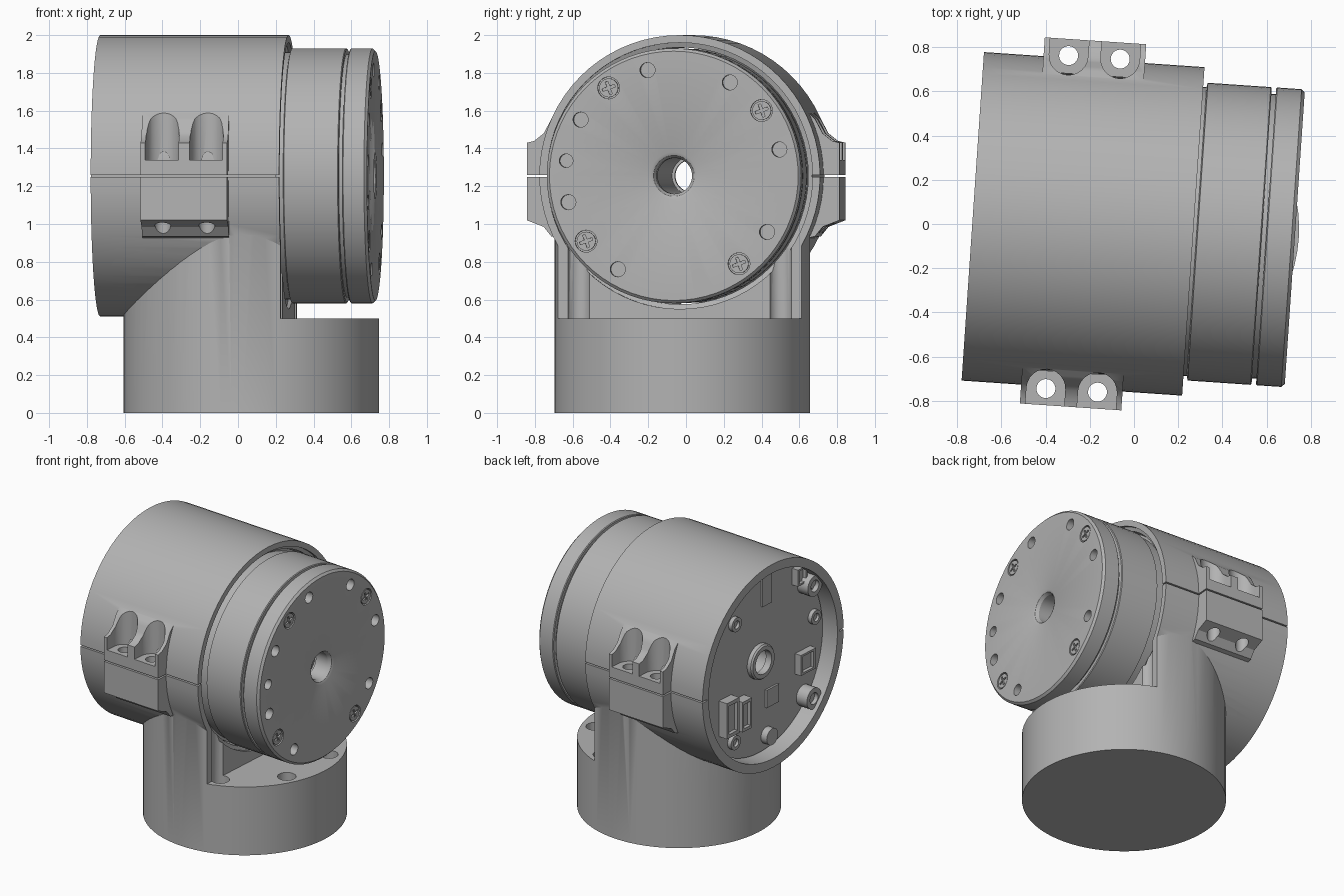
import bpy, bmesh, math
from mathutils import Matrix, Vector

if "Cube" in bpy.data.objects:
    bpy.data.objects.remove(bpy.data.objects["Cube"])

AX_Y, AX_Z = -0.015, 1.255            # motor axis, along x
TURN = Matrix.Rotation(math.radians(-3.9), 4, 'Z')

grey = bpy.data.materials.new("plain_grey")
grey.use_nodes = True
COLOUR = (0.45, 0.45, 0.45, 1)
grey.diffuse_color = COLOUR
grey.node_tree.nodes["Principled BSDF"].inputs["Base Color"].default_value = COLOUR


def make(name, bm):
    bmesh.ops.recalc_face_normals(bm, faces=bm.faces)
    me = bpy.data.meshes.new(name)
    bm.to_mesh(me)
    bm.free()
    me.materials.append(grey)
    ob = bpy.data.objects.new(name, me)
    bpy.context.collection.objects.link(ob)
    return ob


def cylinder(name, r, a, b, axis='Z', at=(0, 0), seg=24):
    """Cylinder from a to b along z at (x, y), or along x at (y, z) from the motor axis."""
    bm = bmesh.new()
    bmesh.ops.create_cone(bm, cap_ends=True, segments=seg, radius1=r, radius2=r, depth=b - a)
    if axis == 'Z':
        m = Matrix.Translation((at[0], at[1], (a + b) / 2))
    else:
        m = Matrix.Translation(((a + b) / 2, AX_Y + at[0], AX_Z + at[1])) @ Matrix.Rotation(math.pi / 2, 4, 'Y')
    bm.transform(m)
    return make(name, bm)


def box(name, centre, size, turn=Matrix.Identity(4)):
    bm = bmesh.new()
    bmesh.ops.create_cube(bm, size=1)
    bm.transform(Matrix.Translation(centre) @ turn @ Matrix.Diagonal((*size, 1)))
    return make(name, bm)


def lathe(name, profile, seg=72):
    """Spin a closed (x, radius) profile about the motor axis."""
    bm = bmesh.new()
    vs = [bm.verts.new((x, AX_Y, AX_Z + r)) for x, r in profile]
    es = [bm.edges.new((vs[i - 1], vs[i])) for i in range(len(vs))]
    bmesh.ops.spin(bm, geom=vs + es, cent=(0, AX_Y, AX_Z), axis=(1, 0, 0),
                   angle=math.tau, steps=seg, use_merge=True)
    bmesh.ops.remove_doubles(bm, verts=bm.verts, dist=1e-5)
    return make(name, bm)


def prism(name, outline, extrude):
    bm = bmesh.new()
    face = bm.faces.new([bm.verts.new(p) for p in outline])
    res = bmesh.ops.extrude_face_region(bm, geom=[face])
    bmesh.ops.translate(bm, vec=extrude, verts=[g for g in res["geom"] if isinstance(g, bmesh.types.BMVert)])
    return make(name, bm)


def combine(ob, others, op='DIFFERENCE'):
    for other in others:
        mod = ob.modifiers.new("bool", 'BOOLEAN')
        mod.operation, mod.object, mod.solver = op, other, 'EXACT'
    deps = bpy.context.evaluated_depsgraph_get()
    me = bpy.data.meshes.new_from_object(ob.evaluated_get(deps))
    ob.modifiers.clear()
    ob.data = me
    for other in others:
        bpy.data.objects.remove(other)


def around(r, deg):
    return r * math.cos(math.radians(deg)), r * math.sin(math.radians(deg))


# Body: round foot and column merged with the clamp barrel and its two lugs
MID_X, FRONT_X, BACK_X = -0.23, 0.27, -0.73
FOOT = (0.071, AX_Y)
body = cylinder("clamp_body", 0.677, 0, AX_Z, at=FOOT, seg=72)
adds = [cylinder("barrel", 0.745, BACK_X, FRONT_X + 0.02, 'X', seg=72)]
LUG = [(0.66, -0.33), (0.70, -0.32), (0.74, -0.27), (0.83, -0.235), (0.83, 0.175),
       (0.79, 0.185), (0.74, 0.225), (0.70, 0.30), (0.66, 0.34)]
for s in (-1, 1):
    adds.append(prism("lug", [(MID_X - 0.23, AX_Y + s * y, AX_Z + z) for y, z in LUG], (0.46, 0, 0)))
combine(body, adds, 'UNION')

# Openings in the body
cuts = [box("step", (0.77, 0, 1.35), (1, 2, 1.7)),
        lathe("bore", [(-0.9, 0), (-0.9, 0.68), (0.24, 0.68), (0.25, 0.705), (0.4, 0.705), (0.4, 0)])]
for s in (-1, 1):
    cuts.append(box("split", (MID_X, AX_Y + s * 0.81, AX_Z), (1.2, 0.22, 0.01)))
    for dx in (-0.117, 0.117):
        x, y = MID_X + dx, AX_Y + s * 0.755
        arc = [around(0.088, 15 * i) for i in range(13)]
        outline = [(x + u, y - s * v, 1.34) for u, v in arc]
        outline += [(x - 0.088, y + s * 0.2, 1.34), (x + 0.088, y + s * 0.2, 1.34)]
        cuts.append(prism("bolt_pocket", outline, (0, 0, 0.35)))
        cuts.append(cylinder("bolt_hole", 0.043, 0.9, 1.36, at=(x, y)))
for deg in (-67.5, -22.5, 22.5, 67.5):
    u, v = around(0.58, deg)
    top = 1.05 if abs(deg) > 60 else 0.6
    cuts.append(cylinder("foot_screw_hole", 0.062, 0.40, top, at=(FOOT[0] + u, FOOT[1] + v)))
u, v = around(0.677, 136)
cuts.append(box("cable_slot", (FOOT[0] + u, FOOT[1] + v, 0.42), (0.12, 0.24, 0.09),
                Matrix.Rotation(math.radians(136), 4, 'Z')))
combine(body, cuts)

# Motor drum and turning output disc, both hollow
PCB_X = -0.61
drum = lathe("motor_drum", [(PCB_X, 0.10), (PCB_X, 0.672), (0.20, 0.672), (0.20, 0.655), (0.285, 0.655),
                            (0.29, 0.675), (0.575, 0.675), (0.58, 0.67), (0.58, 0.10)])
neck = lathe("disc_neck", [(0.57, 0.11), (0.57, 0.645), (0.61, 0.645), (0.61, 0.11)])
disc = lathe("output_disc", [(0.60, 0.095), (0.60, 0.67), (0.605, 0.675), (0.715, 0.675), (0.73, 0.66),
                             (0.73, 0.125), (0.722, 0.108), (0.70, 0.095)])
cuts = [cylinder("disc_hole", 0.04, 0.67, 0.8, 'X', around(0.577, 14 + 45 * i)) for i in range(8)]
cuts.append(cylinder("index_hole", 0.036, 0.67, 0.8, 'X', around(0.577, 172)))
screws = [around(0.58, 36.6 + 90 * i) for i in range(4)]
cuts += [cylinder("screw_seat", 0.058, 0.705, 0.8, 'X', p) for p in screws]
combine(disc, cuts)

# Cross-head screws in the disc
for p in screws:
    screw = cylinder("disc_screw", 0.05, 0.70, 0.727, 'X', p)
    tilt = Matrix.Rotation(math.radians(20), 4, 'X')
    at = (0.727, AX_Y + p[0], AX_Z + p[1])
    combine(screw, [box("slot", at, size, tilt) for size in ((0.02, 0.07, 0.014), (0.02, 0.014, 0.07))])

# Rear circuit side: hub, screw posts and connectors
lathe("rear_hub", [(PCB_X + 0.01, 0.085), (PCB_X + 0.01, 0.125), (PCB_X - 0.03, 0.125),
                   (PCB_X - 0.04, 0.115), (PCB_X - 0.04, 0.085)], 48)
POSTS = [(-0.48, 0.40, 0.09), (-0.47, -0.42, 0.09), (-0.08, -0.57, 0.05), (0.28, -0.49, 0.03),
         (0.27, 0.37, 0.03), (-0.57, 0.12, 0.03)]
for y, z, height in POSTS:
    r = 0.04 + height * 0.4
    post = cylinder("rear_post", r, PCB_X - height, PCB_X + 0.01, 'X', (y, z))
    combine(post, [cylinder("hole", r * 0.55, PCB_X - 0.2, PCB_X - 0.01, 'X', (y, z))])
    if height > 0.08:
        wide = Vector((y, z)).normalized() * 0.66
        mid = ((y + wide.x) / 2, (z + wide.y) / 2)
        box("post_web", (PCB_X - 0.03, AX_Y + mid[0], AX_Z + mid[1]), (0.06, 0.07, 0.07),
            Matrix.Rotation(math.atan2(z, y), 4, 'X'))
PARTS = [("power_socket", 0.36, -0.27, 0.13, 0.26, 0.07), ("signal_socket", 0.21, -0.30, 0.10, 0.22, 0.07),
         ("side_socket", -0.46, -0.16, 0.16, 0.15, 0.05), ("top_socket", -0.40, 0.49, 0.10, 0.12, 0.05),
         ("chip", -0.13, -0.30, 0.13, 0.13, 0.015), ("top_plate", -0.07, 0.50, 0.10, 0.22, 0.015)]
for name, y, z, wy, wz, height in PARTS:
    part = box(name, (PCB_X - height / 2, AX_Y + y, AX_Z + z), (height, wy, wz))
    if "socket" in name:
        combine(part, [box("cavity", (PCB_X - height, AX_Y + y, AX_Z + z), (0.05, wy * 0.7, wz * 0.8))])

# Turn the whole assembly slightly and smooth the round faces
meshes = [o for o in bpy.context.collection.objects if o.type == 'MESH' and grey.name in o.data.materials]
for ob in meshes:
    ob.data.transform(TURN)
    ob.select_set(True)
bpy.context.view_layer.objects.active = body
bpy.ops.object.shade_smooth_by_angle(angle=math.radians(30))
